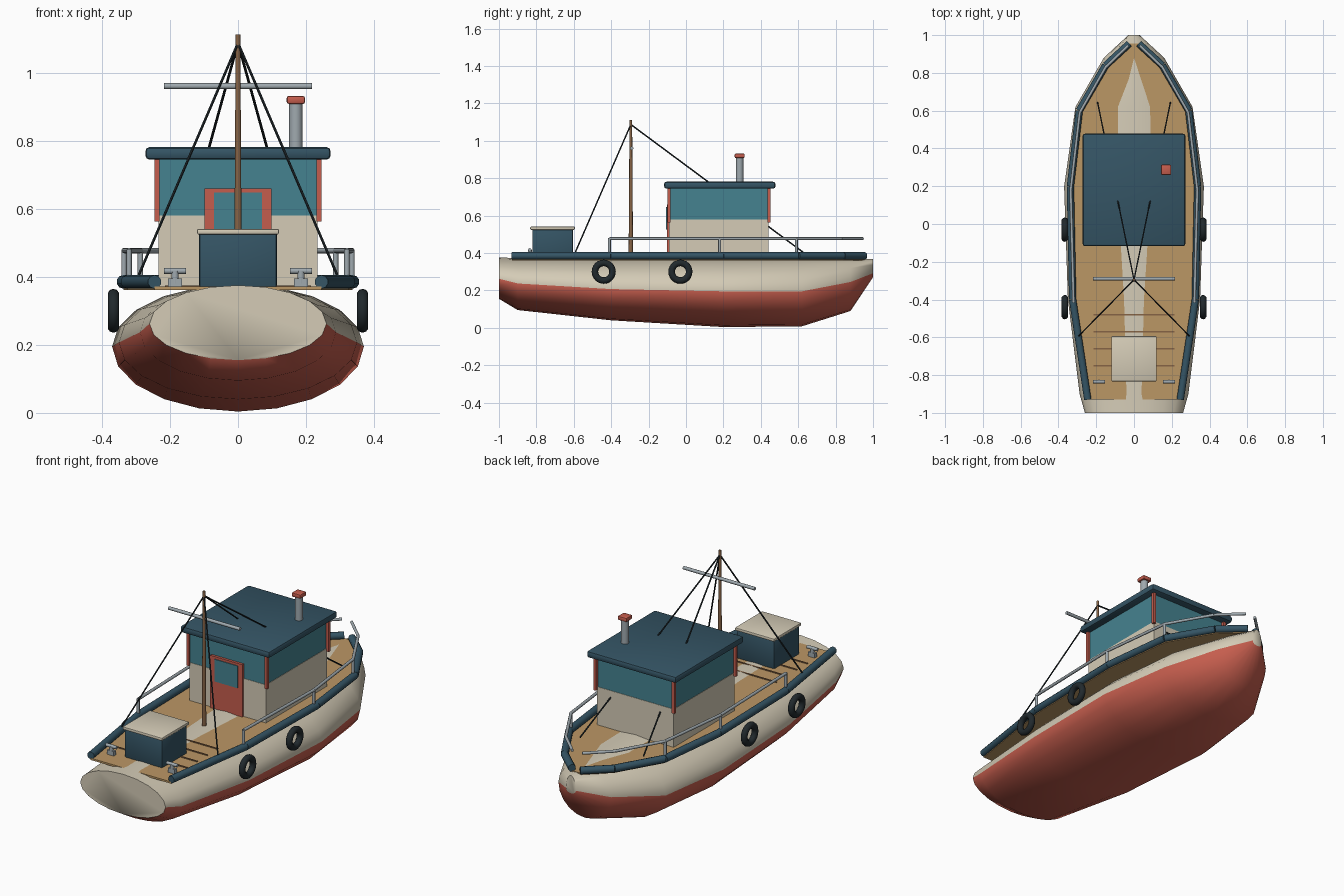
import bpy, bmesh, math
from mathutils import Vector

if "Cube" in bpy.data.objects:
    bpy.data.objects.remove(bpy.data.objects["Cube"])

def mat(name, r, g, b):
    m = bpy.data.materials.new(name)
    m.diffuse_color = (r, g, b, 1)
    m.use_nodes = True
    m.node_tree.nodes["Principled BSDF"].inputs["Base Color"].default_value = m.diffuse_color
    return m

CREAM = mat("cream paint", .66, .60, .47)
RED = mat("red paint", .56, .11, .075)
NAVY = mat("navy paint", .035, .09, .13)
TEAL = mat("teal paint", .06, .225, .28)
TAN = mat("deck wood", .50, .31, .13)
BROWN = mat("dark wood", .24, .125, .06)
GREY = mat("grey metal", .35, .40, .43)
BLACK = mat("black rubber", .015, .022, .026)

def finish(name, bm, mats, smooth=None):
    bmesh.ops.recalc_face_normals(bm, faces=bm.faces)
    me = bpy.data.meshes.new(name)
    bm.to_mesh(me)
    bm.free()
    for m in mats:
        me.materials.append(m)
    ob = bpy.data.objects.new(name, me)
    bpy.context.collection.objects.link(ob)
    if smooth:
        bpy.ops.object.select_all(action='DESELECT')
        ob.select_set(True)
        bpy.context.view_layer.objects.active = ob
        bpy.ops.object.shade_smooth_by_angle(angle=math.radians(smooth))
    return ob

def box(name, x0, x1, y0, y1, z0, z1, m, bevel=0):
    bm = bmesh.new()
    bmesh.ops.create_cube(bm, size=1)
    for v in bm.verts:
        v.co = (x0 + (v.co.x + .5) * (x1 - x0), y0 + (v.co.y + .5) * (y1 - y0),
                z0 + (v.co.z + .5) * (z1 - z0))
    if bevel:
        bmesh.ops.bevel(bm, geom=bm.edges[:], offset=bevel, segments=2, profile=.5, affect='EDGES')
    return finish(name, bm, [m], 40 if bevel else None)

def rod(name, a, b, r, m, r2=None, sides=10):
    a, b = Vector(a), Vector(b)
    bm = bmesh.new()
    bmesh.ops.create_cone(bm, cap_ends=True, segments=sides, radius1=r,
                          radius2=r if r2 is None else r2, depth=(b - a).length)
    rot = (b - a).to_track_quat('Z', 'Y')
    for v in bm.verts:
        v.co = rot @ v.co + (a + b) / 2
    return finish(name, bm, [m], 50)

# Hull: 20-sided oval sections; y, half width, keel z, widest z, crown z
stations = [(-1, .26, .155, .262, .375), (-.9, .288, .095, .237, .374),
            (-.4, .35, .04, .207, .375), (.2, .37, .004, .195, .378),
            (.62, .31, .008, .195, .379), (.88, .16, .09, .245, .371),
            (1, .03, .27, .292, .368)]
N = 20
bm = bmesh.new()
rings = []
for y, w, lo, mid, hi in stations:
    ring = []
    for k in range(N):
        a = 2 * math.pi * k / N
        s = math.sin(a)
        ring.append(bm.verts.new((w * math.cos(a), y, mid + s * ((hi - mid) if s > 0 else (mid - lo)))))
    rings.append(ring)
for r0, r1 in zip(rings, rings[1:]):
    for k in range(N):
        f = bm.faces.new((r0[k], r0[(k + 1) % N], r1[(k + 1) % N], r1[k]))
        f.material_index = 1 if k >= N // 2 else 0   # red below the waterline
bm.faces.new(rings[0])
bm.faces.new(rings[-1])
hull = finish("hull", bm, [CREAM, RED], 60)

# Deck plate following the rail line
edge = [(.245, -.93), (.325, -.4), (.337, .2), (.29, .6), (.15, .84), (.025, .955)]
bm = bmesh.new()
outline = [(x, y) for x, y in edge] + [(-x, y) for x, y in reversed(edge)]
top = bm.faces.new([bm.verts.new((x, y, .371)) for x, y in outline])
ext = bmesh.ops.extrude_face_region(bm, geom=[top])
for v in ext["geom"]:
    if isinstance(v, bmesh.types.BMVert):
        v.co.z = .361
finish("deck", bm, [TAN])

# Deck battens near the stern
for i in range(4):
    y = -.48 - .09 * i
    box("deck_batten", -.215, .215, y - .004, y + .004, .368, .375, BROWN)

# Gunwales, handrails and posts, fenders, stays, cleats on both sides
rail = [(.32, -.41), (.335, .18), (.287, .59), (.15, .83), (.03, .945)]
for s in (-1, 1):
    for (xa, ya), (xb, yb) in zip(edge, edge[1:]):
        rod("gunwale", (s * xa, ya, .385), (s * xb, yb, .385), .02, NAVY)
    for (xa, ya), (xb, yb) in zip(rail, rail[1:]):
        rod("handrail", (s * xa, ya, .477), (s * xb, yb, .477), .008, GREY, sides=8)
    for x, y in rail[:3]:
        rod("rail_post", (s * x, y, .385), (s * x, y, .48), .008, GREY, sides=8)
    # Tyre fenders
    for y in (-.44, -.03):
        bm = bmesh.new()
        R, r, n, q = .047, .0175, 24, 10
        grid = []
        for i in range(n):
            a = 2 * math.pi * i / n
            grid.append([])
            for j in range(q):
                b = 2 * math.pi * j / q
                d = R + r * math.cos(b)
                grid[i].append(bm.verts.new((s * .366 + r * math.sin(b), y + d * math.cos(a),
                                             .30 + d * math.sin(a))))
        for i in range(n):
            for j in range(q):
                bm.faces.new((grid[i][j], grid[(i + 1) % n][j],
                              grid[(i + 1) % n][(j + 1) % q], grid[i][(j + 1) % q]))
        finish("tyre_fender", bm, [BLACK], 60)
    # Rigging
    rod("aft_stay", (0, -.295, 1.087), (s * .30, -.60, .385), .004, BLACK, sides=6)
    rod("fore_stay", (0, -.295, 1.087), (s * .193, .645, .39), .004, BLACK, sides=6)
    # Mooring cleats
    box("cleat_base", s * .185 - .02, s * .185 + .02, -.845, -.825, .37, .395, GREY)
    rod("cleat_post", (s * .185, -.835, .38), (s * .185, -.835, .417), .011, GREY)
    rod("cleat_bar", (s * .185 - .032, -.835, .417), (s * .185 + .032, -.835, .417), .009, GREY)
    # Cabin corner trims
    for y in (-.09, .445):
        box("corner_trim", s * .238 - .008, s * .238 + .008, y - .008, y + .008, .563, .75, RED)

# Cabin
box("cabin_lower", -.233, .233, -.09, .44, .365, .58, CREAM)
box("cabin_upper", -.231, .231, -.088, .438, .58, .75, TEAL)
box("cabin_roof", -.272, .272, -.117, .478, .744, .781, NAVY, .012)

# Door with window
box("door", -.098, .098, -.102, -.085, .372, .66, RED)
box("door_window", -.07, .07, -.106, -.10, .525, .647, TEAL)

# Chimney
rod("chimney", (.17, .287, .77), (.17, .287, .912), .02, GREY, sides=14)
box("chimney_cap", .143, .197, .26, .314, .908, .931, RED, .006)

# Stern locker
box("locker", -.114, .114, -.822, -.604, .368, .53, NAVY, .006)
box("locker_lid", -.12, .12, -.833, -.594, .524, .541, CREAM, .005)

# Mast and yard
rod("mast", (0, -.295, .37), (0, -.295, 1.112), .012, BROWN, .007)
rod("yard", (-.217, -.29, .96), (.217, -.29, .96), .009, GREY)
